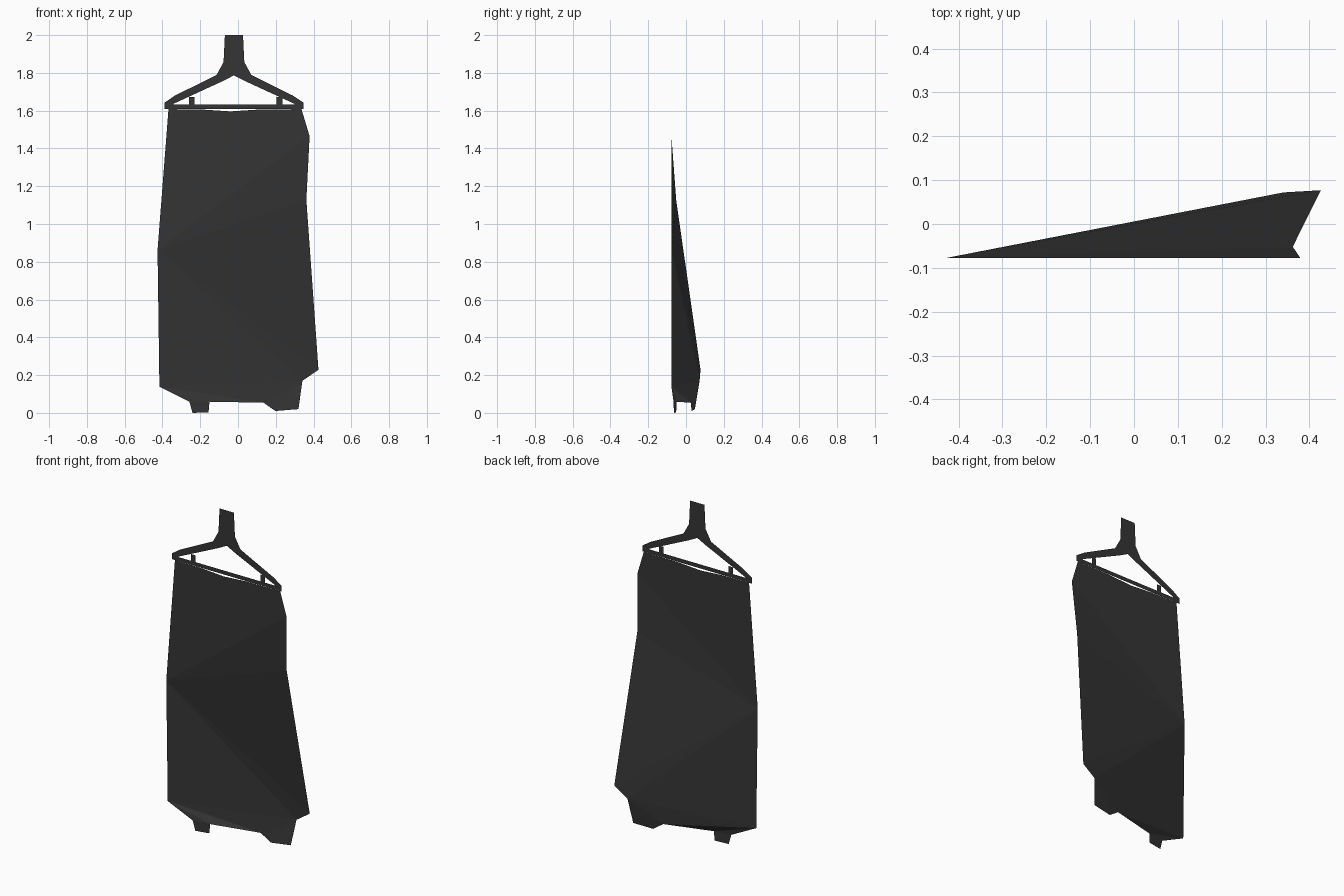
import bpy

PLANE = -0.077      # y of the flat hanger plane
MID = -0.0215       # hanger symmetry line in x

mat = bpy.data.materials.new("charcoal")
mat.diffuse_color = (0.035, 0.035, 0.035, 1)


def sheet(name, verts, faces, x=0.0):
    mesh = bpy.data.meshes.new(name)
    mesh.from_pydata(verts, [], faces)
    mesh.update()
    mesh.materials.append(mat)
    ob = bpy.data.objects.new(name, mesh)
    ob.location.x = x
    bpy.context.collection.objects.link(ob)
    return ob


# Hanger frame: hook stem, sloped arm and trouser bar, one half mirrored
half = [(0, 2), (0.048, 2), (0.055, 1.857), (0, 1.857),            # stem
        (0.092, 1.789), (0.058, 1.757), (0, 1.787),                # shoulder
        (0.312, 1.68), (0.321, 1.636), (0.367, 1.643),             # arm end
        (0.367, 1.608), (0.321, 1.632), (0.321, 1.608),            # tip
        (0, 1.632), (0, 1.608)]                                    # bar
frame = sheet("hanger_frame", [(u, PLANE, z) for u, z in half],
              [(0, 3, 2, 1), (3, 6, 5, 4, 2), (4, 5, 8, 7),
               (7, 8, 11, 12, 10, 9), (13, 14, 12, 11)], MID)
frame.modifiers.new("mirror", 'MIRROR')

# Clips standing on the bar
for side, x0, x1 in (("left", -0.259, -0.23), ("right", 0.205, 0.235)):
    sheet("clip_" + side,
          [(x0, PLANE, 1.632), (x1, PLANE, 1.632),
           (x1, PLANE, 1.673), (x0, PLANE, 1.673)], [(0, 1, 2, 3)])

# Hanging cloth: one thin sheet whose lower right corner swings back
P = PLANE
top = [(-0.368, P, 1.608), (-0.19, P, 1.606), (-0.04, P, 1.596),
       (0.11, P, 1.606), (0.336, P, 1.608)]                        # 0-4
right = [(0.379, P, 1.465), (0.362, -0.052, 1.127),
         (0.426, 0.077, 0.228), (0.341, 0.072, 0.17)]              # 5-8
hem = [(0.32, 0.047, 0.02), (0.198, 0.03, 0.01),
       (0.135, 0.025, 0.054), (-0.151, -0.05, 0.059),
       (-0.156, -0.052, 0.003), (-0.241, -0.064, 0),
       (-0.257, -0.066, 0.059)]                                    # 9-15
left = [(-0.416, P, 0.138), (-0.426, P, 0.862)]                    # 16-17
faces = [(0, 17, 5, 4, 3, 2, 1), (17, 6, 5), (17, 7, 6), (17, 8, 7),
         (17, 16, 8), (16, 11, 8), (11, 10, 8), (10, 9, 8),
         (16, 12, 11), (16, 15, 12), (15, 14, 12), (14, 13, 12)]
sheet("hanging_cloth", top + right + hem + left, faces)
